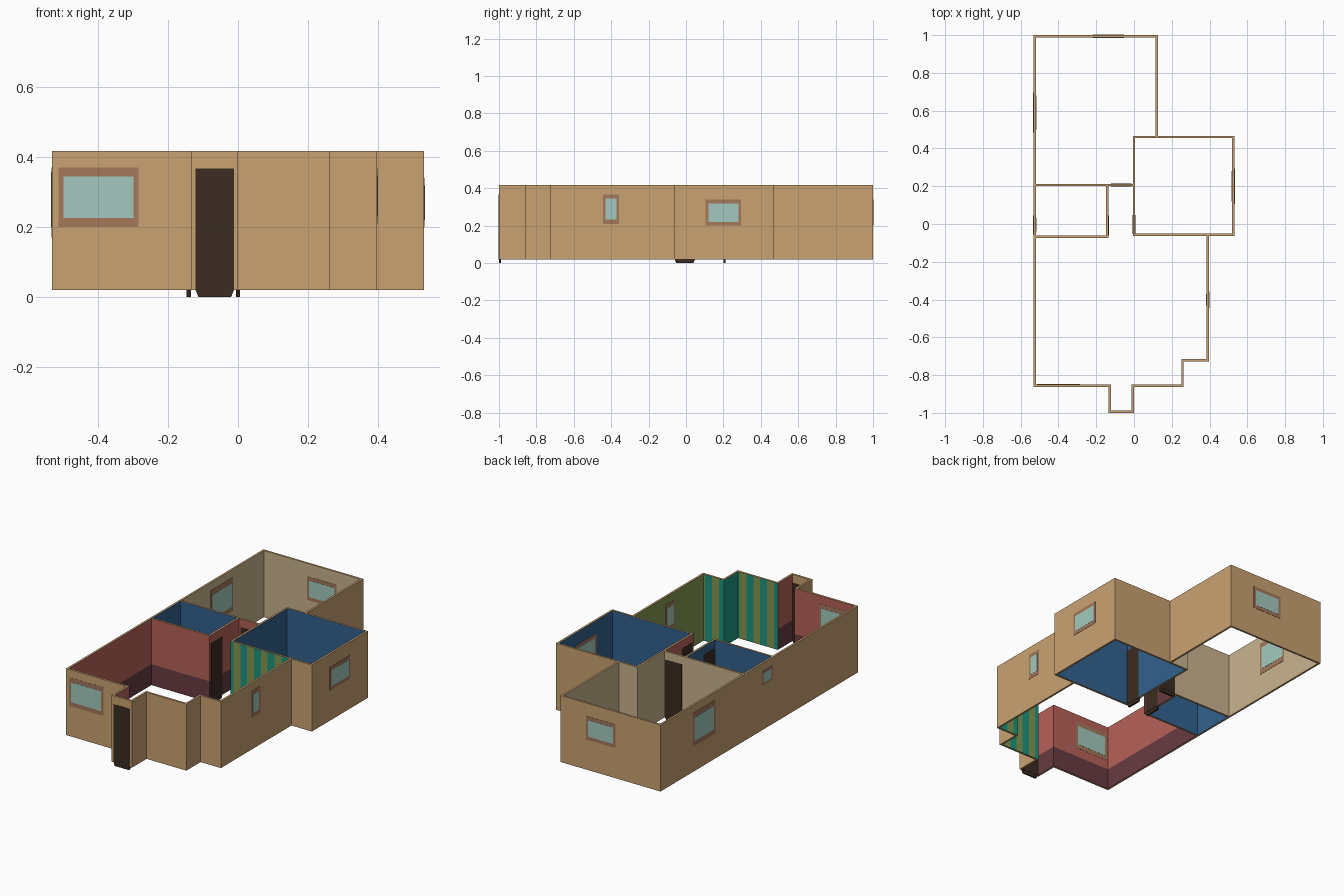
import bpy, bmesh, math

if "Cube" in bpy.data.objects:
    bpy.data.objects.remove(bpy.data.objects["Cube"])

Z0, Z1, RAIL = 0.02, 0.417, 0.145       # wall foot, wall top, wainscot height


def lin(c):
    c /= 255
    return c / 12.92 if c <= 0.04045 else ((c + 0.055) / 1.055) ** 2.4


PALETTE = {
    "tan_wall": (201, 162, 114), "beige_wall": (201, 180, 142), "blue_wall": (50, 98, 142),
    "red_wall": (182, 98, 88), "dark_red_wainscot": (104, 60, 66), "olive_stripe": (132, 150, 80),
    "teal_stripe": (28, 150, 128), "dark_door": (60, 44, 34), "window_frame": (166, 120, 92),
    "window_glass": (163, 201, 189),
}
MATS = list(PALETTE)
for name, rgb in PALETTE.items():
    bpy.data.materials.new(name).diffuse_color = (*[lin(c) for c in rgb], 1)


def finish(bm, name, mats):
    me = bpy.data.meshes.new(name)
    bm.to_mesh(me)
    bm.free()
    for m in mats:
        me.materials.append(bpy.data.materials[m])
    ob = bpy.data.objects.new(name, me)
    bpy.context.collection.objects.link(ob)
    return ob


def rect(x0, y0, x1, y1):
    return [(x0, y0), (x1, y0), (x1, y1), (x0, y1)]


# Floor plan: one outer outline and the inside outline of each room (counter-clockwise)
OUTER = [(-.532, -.862), (-.134, -.862), (-.134, -1), (0, -1), (0, -.862), (.263, -.862),
         (.263, -.728), (.397, -.728), (.397, -.063), (.532, -.063), (.532, .467),
         (.127, .467), (.127, 1), (-.532, 1)]
LIVING = [(-.52, -.849), (-.122, -.849), (-.122, -.988), (-.012, -.988), (-.012, -.849),
          (.251, -.849), (.251, -.716), (.385, -.716), (.385, -.063), (-.006, -.063),
          (-.006, .2), (-.135, .2), (-.135, -.074), (-.52, -.074)]
BACK = [(-.52, .212), (-.006, .212), (-.006, .467), (.115, .467), (.115, .988), (-.52, .988)]
BATH = rect(-.52, -.062, -.147, .2)
SIDE = rect(.006, -.051, .52, .455)


def panel(bm, a, b, z0, z1, mat):
    vs = [bm.verts.new(p) for p in ((*a, z0), (*b, z0), (*b, z1), (*a, z1))]
    bm.faces.new(vs).material_index = MATS.index(mat)


def stripe_at(x):
    return "teal_stripe" if ((x - .24) / .09) % 1 < .5 else "olive_stripe"


def living_panels(bm, a, b):
    mx, my = (a[0] + b[0]) / 2, (a[1] + b[1]) / 2
    if my < -.95:                                    # porch end
        panel(bm, b, a, Z0, Z1, "tan_wall")
    elif mx > 0:                                     # striped paper, stripes run by x
        lo, hi = min(a[0], b[0]), max(a[0], b[0])
        cuts = [.24 + .045 * k for k in range(-8, 8) if lo + .002 < .24 + .045 * k < hi - .002]
        xs = [lo] + cuts + [hi]
        if hi - lo < .001:
            panel(bm, b, a, Z0, Z1, stripe_at(lo))
            return
        if b[0] < a[0]:
            xs.reverse()
        for u, v in zip(xs, xs[1:]):
            panel(bm, (v, a[1]), (u, a[1]), Z0, Z1, stripe_at((u + v) / 2))
    else:                                            # red over dark wainscot
        panel(bm, b, a, Z0, RAIL, "dark_red_wainscot")
        panel(bm, b, a, RAIL, Z1, "red_wall")


def edges_of(loop):
    return zip(loop, loop[1:] + loop[:1])


# Walls
bm = bmesh.new()
for a, b in edges_of(OUTER):
    panel(bm, a, b, Z0, Z1, "tan_wall")
for room, mat in ((BACK, "beige_wall"), (BATH, "blue_wall"), (SIDE, "blue_wall")):
    for a, b in edges_of(room):
        panel(bm, b, a, Z0, Z1, mat)
for a, b in edges_of(LIVING):
    living_panels(bm, a, b)
# Wall tops and bottoms: outline filled around the room openings
for z, sign in ((Z0, -1), (Z1, 1)):
    es = []
    for loop in (OUTER, LIVING, BACK, BATH, SIDE):
        vs = [bm.verts.new((*p, z)) for p in loop]
        es += [bm.edges.new(pair) for pair in edges_of(vs)]
    res = bmesh.ops.triangle_fill(bm, edges=es, use_beauty=True, use_dissolve=False)
    for f in res["geom"]:
        if isinstance(f, bmesh.types.BMFace):
            f.normal_update()
            f.material_index = 0
            if f.normal.z * sign < 0:
                f.normal_flip()
bmesh.ops.remove_doubles(bm, verts=bm.verts[:], dist=1e-5)
finish(bm, "walls", MATS)


def slab(bm, axis, at, u0, u1, z0, z1, half, mat=0, taper=0):
    """Thin block in a wall; axis is the wall's normal, taper narrows its foot."""
    vs = []
    for d in (-half, half):
        for u, z in ((u0 + taper, z0), (u1 - taper, z0), (u1, z1), (u0, z1)):
            vs.append(bm.verts.new((u, at + d, z) if axis == "y" else (at + d, u, z)))
    fs = [(3, 2, 1, 0), (4, 5, 6, 7)] + [(i, (i + 1) % 4, (i + 1) % 4 + 4, i + 4) for i in range(4)]
    new = [bm.faces.new([vs[i] for i in f]) for f in fs]
    for f in new:
        f.material_index = mat
    bmesh.ops.recalc_face_normals(bm, faces=new)


# Windows: axis, wall centre, span, heights
WINDOWS = {
    "front_window": ("y", -.8555, -.513, -.285, .2, .37),
    "back_window": ("y", .994, -.235, -.04, .2, .34),
    "side_room_window": ("x", .526, .105, .295, .2, .34),
    "living_window": ("x", .391, -.445, -.357, .21, .368),
    "back_room_left_window": ("x", -.526, .485, .695, .17, .37),
    "bath_window": ("x", -.526, -.055, .045, .285, .37),
}
for name, (axis, at, u0, u1, z0, z1) in WINDOWS.items():
    bm = bmesh.new()
    slab(bm, axis, at, u0, u1, z0, z1, .0075)
    mz = (z1 - z0) * .15
    slab(bm, axis, at, u0 + .014, u1 - .014, z0 + mz, z1 - mz, .0085, 1)
    finish(bm, name, ["window_frame", "window_glass"])

# Doors: axis, wall centre, span; each has a short tapered foot below the wall
DOORS = {
    "front_door": ("y", -.994, -.121, -.012),
    "back_room_door": ("y", .206, -.121, -.012),
    "side_room_door": ("x", 0, -.052, .048),
    "bath_door": ("x", -.141, -.06, .045),
}
for name, (axis, at, u0, u1) in DOORS.items():
    bm = bmesh.new()
    slab(bm, axis, at, u0, u1, Z0, .367, .0075)
    slab(bm, axis, at, u0, u1, 0, Z0, .006, 0, .008)
    finish(bm, name, ["dark_door"])

for m in bpy.data.materials:
    if m.users and not m.is_grease_pencil:
        m.use_nodes = True
        m.node_tree.nodes["Principled BSDF"].inputs["Base Color"].default_value = m.diffuse_color
